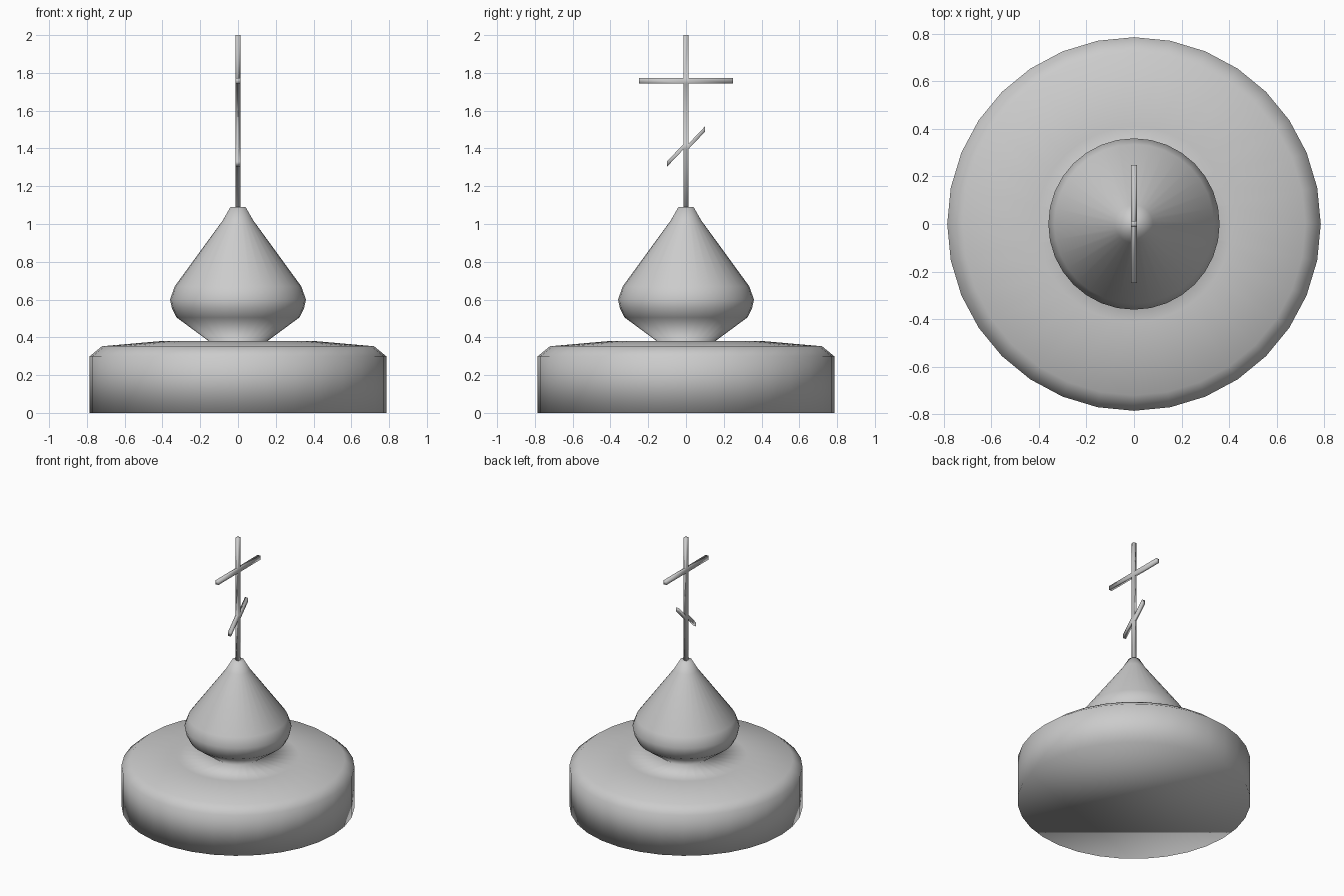
import bpy
import bmesh
from math import sin, cos, pi, sqrt
from mathutils import Vector

cube = bpy.data.objects.get("Cube")
if cube:
    bpy.data.objects.remove(cube, do_unlink=True)

# Single plain grey
GREY = (0.6, 0.6, 0.6, 1.0)
grey = bpy.data.materials.new("plain_grey")
grey.use_nodes = True
grey.diffuse_color = GREY
grey.node_tree.nodes["Principled BSDF"].inputs["Base Color"].default_value = GREY


def lathe(profile, sides, turn=0.0):
    """Closed solid of stacked rings from (radius, height) pairs, bottom to top."""
    bm = bmesh.new()
    angles = [turn + 2 * pi * i / sides for i in range(sides)]
    rings = [[bm.verts.new((r * cos(a), r * sin(a), z)) for a in angles]
             for r, z in profile]
    for low, high in zip(rings, rings[1:]):
        for i in range(sides):
            j = (i + 1) % sides
            bm.faces.new((low[i], low[j], high[j], high[i]))
    bm.faces.new(rings[0][::-1])
    bm.faces.new(rings[-1])
    return bm


def finish(bm, name):
    bmesh.ops.recalc_face_normals(bm, faces=bm.faces[:])
    mesh = bpy.data.meshes.new(name)
    bm.to_mesh(mesh)
    bm.free()
    mesh.materials.append(grey)
    mesh.shade_smooth()
    obj = bpy.data.objects.new(name, mesh)
    bpy.context.collection.objects.link(obj)


def pull_arm(bm, z, side, reach, rise):
    """Extrude the post face at height z towards side (+1 or -1 in y)."""
    face = next(f for f in bm.faces
                if abs(f.calc_center_median().z - z) < 0.005
                and f.calc_center_median().y * side > 0.005)
    out = bmesh.ops.extrude_face_region(bm, geom=[face])["geom"]
    verts = [g for g in out if isinstance(g, bmesh.types.BMVert)]
    shift = Vector((0, side * (reach - HALF), side * rise))
    bmesh.ops.translate(bm, verts=verts, vec=shift)


# Round drum flowing into the onion dome
drum = [(0.785, 0), (0.785, 0.30), (0.72, 0.353), (0.41, 0.38)]
onion = [(0.155, 0.38), (0.325, 0.505), (0.35, 0.555), (0.36, 0.60),
         (0.335, 0.67), (0.08, 1.02), (0.04, 1.09)]
finish(lathe(drum + onion, 32), "drum_and_dome")

# Square post with a level crossbar and a slanted lower bar
HALF = 0.0125
LEVEL_Z, SLANT_Z = 1.758, 1.41
heights = [1.085, SLANT_Z - 0.014, SLANT_Z + 0.014,
           LEVEL_Z - 0.014, LEVEL_Z + 0.014, 2.0]
post = lathe([(HALF * sqrt(2), z) for z in heights], 4, pi / 4)
for side in (-1, 1):
    pull_arm(post, LEVEL_Z, side, 0.248, 0)
    pull_arm(post, SLANT_Z, side, 0.10, 0.092)
finish(post, "cross")
